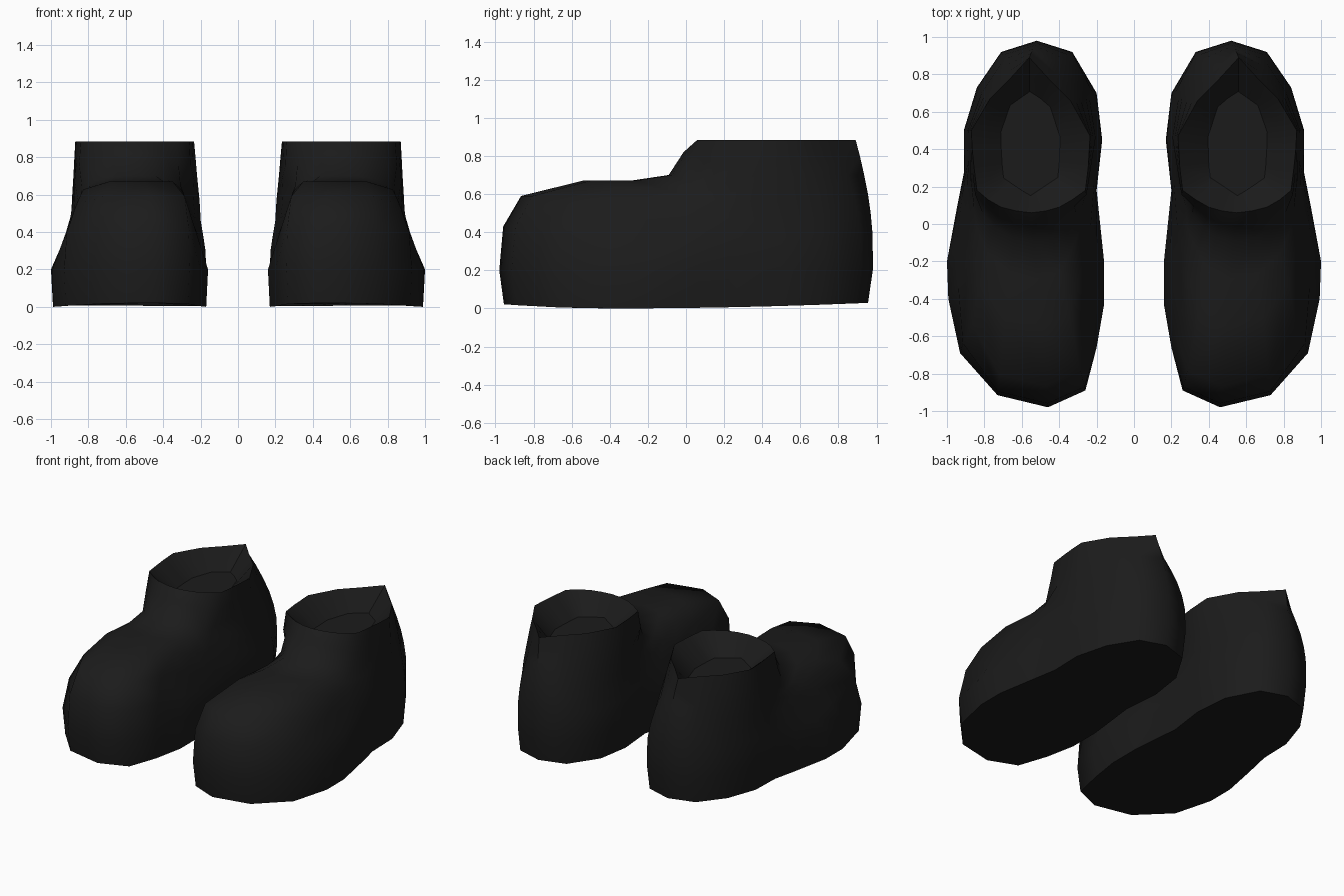
import bpy, bmesh

if "Cube" in bpy.data.objects:
    bpy.data.objects.remove(bpy.data.objects["Cube"])

leather = bpy.data.materials.new("black leather")
leather.diffuse_color = (0.0112, 0.0112, 0.0112, 1)
leather.use_nodes = True
leather.node_tree.nodes["Principled BSDF"].inputs["Base Color"].default_value = leather.diffuse_color

# Widest outline of one boot, and the collar point each column climbs to
OUTLINE = [(.52, .98), (.33, .92), (.20, .70), (.17, .45), (.20, .18), (.16, -.20),
           (.16, -.43), (.20, -.66), (.26, -.89), (.46, -.98), (.73, -.915),
           (.93, -.69), (1.0, -.40), (1.0, -.20), (.95, .07), (.91, .27),
           (.91, .50), (.84, .73), (.71, .92)]
COLLAR = [(.56, .89), (.45, .77), (.34, .66), (.235, .47), (.245, .30), (.26, .18),
          (.33, .13), (.40, .09), (.47, .07), (.55, .06), (.63, .07),
          (.71, .09), (.78, .13), (.84, .18), (.855, .30), (.865, .40),
          (.87, .50), (.77, .67), (.66, .78)]

# Column profiles: (travel from outline to collar, height)
TOE = [(0, .2), (.02, .43), (.11, .59), (.42, .67), (.66, .67), (.855, .70), (.93, .82), (1, .885)]
SIDE = [(0, .2), (.2, .31), (.42, .43), (.58, .51), (.74, .57), (.87, .63), (.94, .76), (1, .885)]
ANKLE = [(0, .2), (.06, .3), (.22, .37), (.45, .46), (.55, .57), (.75, .7), (.88, .8), (1, .885)]
HEEL = [(0, .2), (0, .3), (.02, .4), (.12, .5), (.28, .6), (.5, .7), (.75, .8), (1, .885)]


def clamp(v, low=0.0, high=1.0):
    return max(low, min(high, v))


def boot_rings():
    # Sole edge, slightly tucked in and lifted at toe and heel
    rings = [[(.56 + (x - .56) * .975, y * .975,
               (.026 if y > -.4 else .11) * ((y + .4) / 1.3) ** 2)
              for x, y in OUTLINE]]
    # Upper: each column blends toe, side, ankle and heel profiles
    for profiles in zip(TOE, SIDE, ANKLE, HEEL):
        ring = []
        for (x, y), (cx, cy) in zip(OUTLINE, COLLAR):
            a, b, r = clamp((-.25 - y) / .6), clamp((y + .2) / .5), clamp((y - .5) / .4)
            weights = (a, 1 - a - b, b * (1 - r), b * r)
            t, z = (sum(w * p[i] for w, p in zip(weights, profiles)) for i in (0, 1))
            px, py = x + (cx - x) * t, y + (cy - y) * t
            # Sides of the foot lean inward up to the instep
            if .2 < z < .66:
                px -= (1 - b) * max(0, px - (1 - .37 * (z - .18)))
                px += (1 - b) * max(0, .16 + .32 * (z - .2) - px)
            ring.append((px, py, z))
        rings.append(ring)
    # Edge of the sunken floor inside the collar, pointed at both ends
    floor = []
    for x, y in COLLAR:
        dx = (x - .555) * .5
        fy = clamp(.43 + (y - .43) * .85, .15 + .67 * abs(dx), .71 - .7 * abs(dx))
        floor.append((.555 + dx, fy, .75))
    rings.append(floor)
    return rings


def make_boot(name, sign):
    bm = bmesh.new()
    rings = [[bm.verts.new((sign * x, y, z)) for x, y, z in r] for r in boot_rings()]
    n = len(OUTLINE)
    for low, high in zip(rings, rings[1:]):
        for i in range(n):
            j = (i + 1) % n
            bm.faces.new((low[i], low[j], high[j], high[i]))
    bm.faces.new(rings[0])
    bm.faces.new(rings[-1])
    bmesh.ops.recalc_face_normals(bm, faces=bm.faces)
    mesh = bpy.data.meshes.new(name)
    bm.to_mesh(mesh)
    bm.free()
    mesh.materials.append(leather)
    obj = bpy.data.objects.new(name, mesh)
    bpy.context.collection.objects.link(obj)
    bpy.ops.object.select_all(action='DESELECT')
    obj.select_set(True)
    bpy.context.view_layer.objects.active = obj
    bpy.ops.object.shade_smooth_by_angle(angle=1.05)
    # Flat floor inside the collar
    mesh.polygons[len(mesh.polygons) - 1].use_smooth = False


make_boot("right_boot", 1)
make_boot("left_boot", -1)
